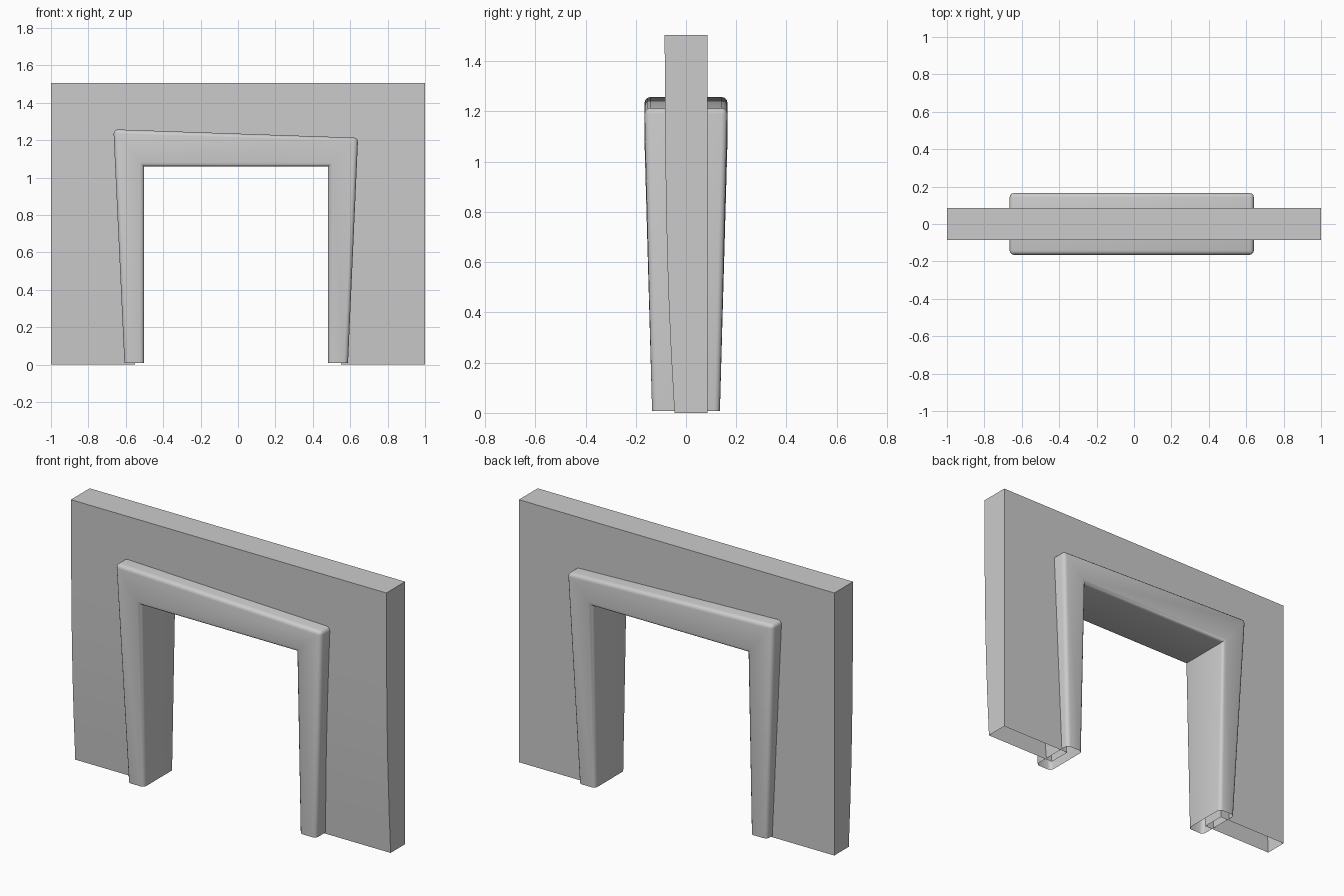
import bpy, bmesh, math

if "Cube" in bpy.data.objects:
    bpy.data.objects.remove(bpy.data.objects["Cube"])


def finish(bm, name):
    bmesh.ops.remove_doubles(bm, verts=bm.verts, dist=1e-5)
    bmesh.ops.recalc_face_normals(bm, faces=bm.faces)
    me = bpy.data.meshes.new(name)
    bm.to_mesh(me)
    bm.free()
    ob = bpy.data.objects.new(name, me)
    bpy.context.collection.objects.link(ob)
    bpy.ops.object.select_all(action='DESELECT')
    ob.select_set(True)
    bpy.context.view_layer.objects.active = ob
    bpy.ops.object.shade_smooth_by_angle(angle=math.radians(35))
    return ob


# wall with a doorway, open underneath, front tapering back toward the floor
xs = [-1, -0.55, 0.55, 1]
levels = [(0, -0.046), (0.25, -0.06), (0.5, -0.071), (0.8, -0.079), (1.12, -0.083), (1.505, -0.085)]
BACK = 0.085
cells = {(i, k) for i in range(3) for k in range(5) if i != 1 or k == 4}
bm = bmesh.new()
front = {}
back = {}
for i, x in enumerate(xs):
    for k, (z, y) in enumerate(levels):
        front[i, k] = bm.verts.new((x, y, z))
        back[i, k] = bm.verts.new((x, BACK, z))
for i, k in cells:
    c = [(i, k), (i + 1, k), (i + 1, k + 1), (i, k + 1)]
    bm.faces.new([front[p] for p in c])
    bm.faces.new([back[p] for p in reversed(c)])
    sides = [(i, k - 1), (i + 1, k), (i, k + 1), (i - 1, k)]
    for n, nb in enumerate(sides):
        if nb not in cells and nb[1] >= 0:
            a, b = c[n], c[(n + 1) % 4]
            bm.faces.new((front[a], back[a], back[b], front[b]))
bmesh.ops.delete(bm, geom=[v for v in bm.verts if not v.link_faces], context='VERTS')
finish(bm, "wall")

# lopsided door frame: outer point, inner point, half depth at each mitre
sections = [((-0.607, 0.008), (-0.502, 0.008), 0.135),
            ((-0.666, 1.258), (-0.502, 1.06), 0.165),
            ((0.642, 1.213), (0.482, 1.06), 0.165),
            ((0.588, 0.008), (0.482, 0.008), 0.135)]
bm = bmesh.new()
rings = []
for o, n, d in sections:
    rings.append([bm.verts.new((p[0], y, p[1]))
                  for p, y in ((o, -d), (o, d), (n, d), (n, -d))])
for a, b in zip(rings, rings[1:]):
    for j in range(4):
        m = (j + 1) % 4
        bm.faces.new((a[j], a[m], b[m], b[j]))
bmesh.ops.recalc_face_normals(bm, faces=bm.faces)

# round the long edges and the outer top corners
edges = []
for a, b in zip(rings, rings[1:]):
    edges += [bm.edges.get((a[j], b[j])) for j in range(4)]
edges += [bm.edges.get((r[0], r[1])) for r in rings[1:3]]
bmesh.ops.bevel(bm, geom=edges, offset=0.022, offset_type='OFFSET', segments=3,
                profile=0.5, affect='EDGES', clamp_overlap=True)
finish(bm, "door_frame")
